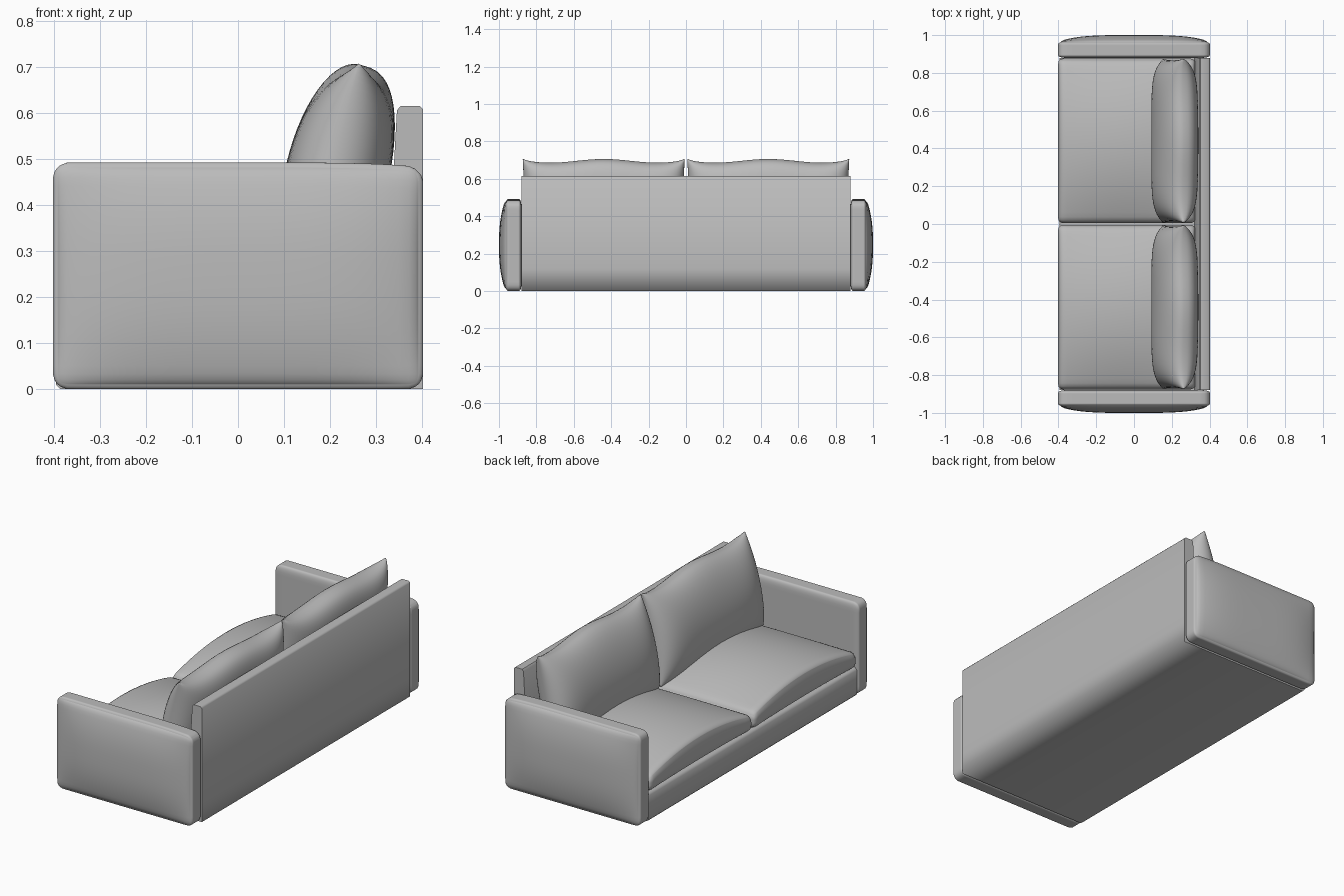
import bpy, bmesh, math
from mathutils import Vector

cube = bpy.data.objects.get("Cube")
if cube:
    bpy.data.objects.remove(cube, do_unlink=True)

fabric = bpy.data.materials.new("grey_fabric")
fabric.use_nodes = True
grey = (0.5, 0.5, 0.5, 1)
fabric.diffuse_color = grey
fabric.node_tree.nodes["Principled BSDF"].inputs["Base Color"].default_value = grey


def finish(name, bm, sharp=50, keep_smooth=lambda e: False):
    """Smooth shade with sharp creases and turn the bmesh into an object."""
    bmesh.ops.recalc_face_normals(bm, faces=bm.faces[:])
    for f in bm.faces:
        f.smooth = True
    for e in bm.edges:
        crease = e.calc_face_angle(0) > math.radians(sharp)
        e.smooth = keep_smooth(e) or not crease
    mesh = bpy.data.meshes.new(name)
    bm.to_mesh(mesh)
    bm.free()
    mesh.materials.append(fabric)
    obj = bpy.data.objects.new(name, mesh)
    bpy.context.collection.objects.link(obj)
    return obj


def ease(t):
    """Crowd grid lines towards the borders."""
    return math.sin(max(-1, min(1, t)) * math.pi / 2)


def soft_box(name, low, high, radii, bulge):
    """Rounded box whose points are then moved by bulge(unit position)."""
    low, high = Vector(low), Vector(high)
    mid, half = (low + high) / 2, (high - low) / 2
    bm = bmesh.new()
    bmesh.ops.create_cube(bm, size=2)
    bmesh.ops.subdivide_edges(bm, edges=bm.edges[:], cuts=23, use_grid_fill=True)
    for v in bm.verts:
        unit = Vector([ease(c) for c in v.co])
        pos, core, d = Vector(), Vector(), Vector()
        for i in range(3):
            pos[i] = unit[i] * half[i]
            limit = half[i] - radii[i]
            core[i] = max(-limit, min(limit, pos[i]))
            d[i] = (pos[i] - core[i]) / radii[i]
        d.normalize()
        round_pos = Vector([core[i] + d[i] * radii[i] for i in range(3)])
        v.co = mid + round_pos + Vector(bulge(unit))
    return finish(name, bm)


def pillow(name, y_mid):
    """Leaning cushion: two puffed sheets joined along a seam."""
    bm = bmesh.new()
    lean = Vector((0.23, 0, 1))
    out = Vector((-0.975, 0, 0.22))
    for side, depth, power in ((1, 0.105, 0.5), (-1, 0.12, 0.35)):
        sheet = bmesh.ops.create_grid(bm, x_segments=36, y_segments=28, size=1)
        for vert in sheet["verts"]:
            u, v = ease(vert.co.x), ease(vert.co.y)
            puff = max(0, 1 - abs(u) ** 6) ** 0.5 * max(0, 1 - v * v) ** power
            wave = 0.01 * math.cos(u * math.pi * 1.5) + 0.012 * u ** 12
            height = v * 0.23 + wave * max(v, 0)
            width = 0.433 * u * (1 - 0.015 * (1 - v * v))
            vert.co = (Vector((0.207, y_mid + width, 0.465))
                       + lean * height + out * (side * depth * puff))
    bmesh.ops.remove_doubles(bm, verts=bm.verts[:], dist=0.0003)
    return finish(name, bm, 70)


# Base and backrest: one L-shaped profile swept along the length
profile = [(-0.385, 0), (-0.395, 0.01), (-0.395, 0.138), (-0.383, 0.15),
           (0.32, 0.15), (0.345, 0.605), (0.353, 0.615), (0.394, 0.615),
           (0.402, 0.607), (0.402, 0.12), (0.402, 0), (0.25, 0)]
bm = bmesh.new()
ring = bm.faces.new([bm.verts.new((x, -0.88, z)) for x, z in profile])
swept = bmesh.ops.extrude_face_region(bm, geom=[ring])["geom"]
bmesh.ops.translate(bm, vec=(0, 1.76, 0),
                    verts=[g for g in swept if isinstance(g, bmesh.types.BMVert)])
if len([f for f in bm.faces if abs(f.calc_center_median().y + 0.88) < 0.001]) == 0:
    bm.faces.new([v for v in bm.verts if v.co.y < 0])
finish("base_and_backrest", bm, 50,
       lambda e: all(v.co.x > 0.4 and v.co.z < 0.01 for v in e.verts))

for label, s in (("right", -1), ("left", 1)):
    # Armrest with a swollen outer face
    def arm_bulge(p, s=s):
        swell = (1 - p.x ** 4) * (1 - abs(p.z) ** 2.5)
        outward = s * 0.035 * swell if p.y * s > 0.999 else 0
        return (0, outward, -0.01 * max(p.x, 0) ** 4 * max(p.z, 0))

    y_ends = sorted((s * 0.88, s * 0.965))
    soft_box(label + "_armrest", (-0.402, y_ends[0], 0), (0.402, y_ends[1], 0.492),
             (0.036, 0.014, 0.036), arm_bulge)

    # Seat cushion with a domed top
    def seat_bulge(p):
        across = 1 - p.y ** 2
        crown = 0.055 * across + 0.03 * across * (1 - p.x ** 2)
        return (0, 0, crown * (p.z + 1) / 2 + 0.008 * across)

    y_ends = sorted((s * 0.004, s * 0.876))
    soft_box(label + "_seat_cushion", (-0.402, y_ends[0], 0.152), (0.325, y_ends[1], 0.235),
             (0.03, 0.025, 0.035), seat_bulge)

    # Back cushion
    pillow(label + "_back_cushion", s * 0.44)
